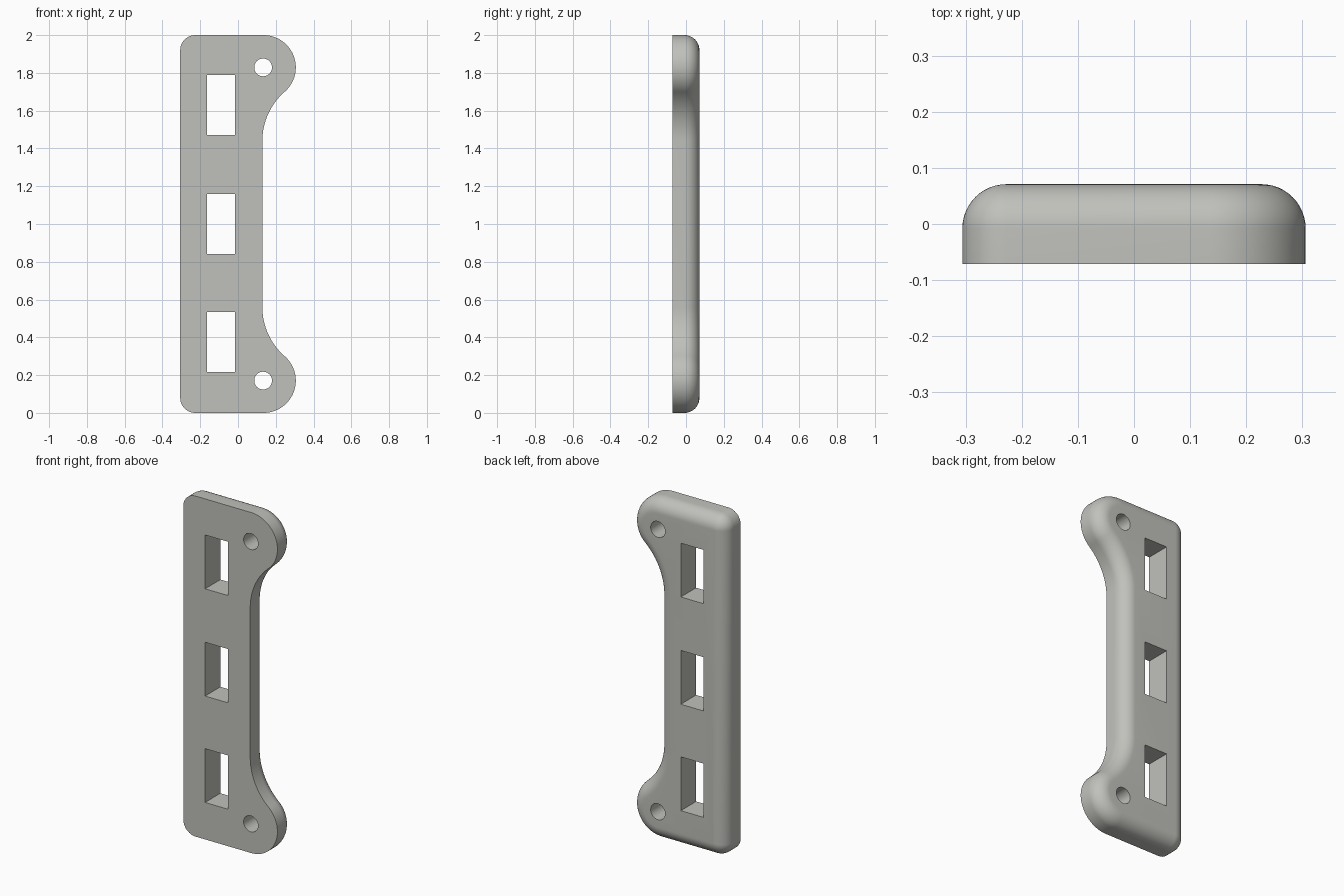
import bpy, bmesh, math
from mathutils import Vector

if "Cube" in bpy.data.objects:
    bpy.data.objects.remove(bpy.data.objects["Cube"])

FRONT, BACK = -0.071, 0.071    # plate thickness along y
FILLET = 0.079                 # rounding of the back rim
LEFT, NECK = -0.306, 0.129     # straight left and right edges
LOBE_X, LOBE_R = 0.135, 0.171  # screw lobes
LOBE_Z = 1 - LOBE_R            # lobe height above the middle
CORNER = 0.08
COVE_Z = 0.44                  # height where the cove meets the neck

# Cove radius that is tangent to both neck and lobe
a, dz = NECK - LOBE_X, LOBE_Z - COVE_Z
COVE_R = (a * a + dz * dz - LOBE_R ** 2) / (2 * (LOBE_R - a))
COVE_X = NECK + COVE_R
tangent = math.atan2(dz, LOBE_X - COVE_X)


def arc(cx, cz, r, a0, a1, n, sign=1):
    """Points (x, z) with outward normals; sign -1 makes a concave arc."""
    out = []
    for i in range(n + 1):
        t = a0 + (a1 - a0) * i / n
        d = Vector((math.cos(t), math.sin(t)))
        out.append((Vector((cx, cz)) + d * r, d * sign))
    return out


# Upper half of the outline, then its mirror image
half = arc(COVE_X, COVE_Z, COVE_R, math.pi, tangent, 16, -1)
half += arc(LOBE_X, LOBE_Z, LOBE_R, tangent - math.pi, math.pi / 2, 32)[1:]
half += arc(LEFT + CORNER, 1 - CORNER, CORNER, math.pi / 2, math.pi, 12)
flip = Vector((1, -1))
outline = half + [(p * flip, n * flip) for p, n in reversed(half)]

# Plate: stacked rings, drawn inward over the rounded back rim
rings = [(FRONT, 0.0)]
for i in range(13):
    t = math.pi / 2 * i / 12
    rings.append((BACK - FILLET + FILLET * math.sin(t), FILLET * (1 - math.cos(t))))
bm = bmesh.new()
loops = []
for y, inset in rings:
    loops.append([bm.verts.new((q.x, y, q.y + 1)) for q in (p - n * inset for p, n in outline)])
count = len(outline)
for lo, hi in zip(loops, loops[1:]):
    for i in range(count):
        j = (i + 1) % count
        bm.faces.new((lo[i], lo[j], hi[j], hi[i]))
bm.faces.new(loops[0])
bm.faces.new(loops[-1])
bmesh.ops.recalc_face_normals(bm, faces=bm.faces)
mesh = bpy.data.meshes.new("handle_plate")
bm.to_mesh(mesh)
bm.free()
plate = bpy.data.objects.new("handle_plate", mesh)
bpy.context.collection.objects.link(plate)

grey = bpy.data.materials.new("warm_grey")
grey.diffuse_color = (0.53, 0.53, 0.50, 1)
grey.use_nodes = True
grey.node_tree.nodes["Principled BSDF"].inputs["Base Color"].default_value = grey.diffuse_color
mesh.materials.append(grey)

# Cutters: three rectangular windows and two screw holes
cutters = []
for z in (0.375, 1.0, 1.63):
    bpy.ops.mesh.primitive_cube_add(size=1, location=(-0.09, 0, z))
    bpy.context.object.scale = (0.148, 0.6, 0.316)
    cutters.append(bpy.context.object)
for side in (-1, 1):
    bpy.ops.mesh.primitive_cylinder_add(vertices=40, radius=0.047, depth=0.6,
                                        location=(0.133, 0, 1 + side * LOBE_Z),
                                        rotation=(math.pi / 2, 0, 0))
    cutters.append(bpy.context.object)

bpy.ops.object.select_all(action='DESELECT')
plate.select_set(True)
bpy.context.view_layer.objects.active = plate
for i, cutter in enumerate(cutters):
    cutter.name = f"hole_cutter_{i + 1}"
    cutter.data.materials.append(grey)
    cutter.hide_render = True
    mod = plate.modifiers.new("hole", 'BOOLEAN')
    mod.operation = 'DIFFERENCE'
    mod.solver = 'EXACT'
    mod.object = cutter
    bpy.ops.object.modifier_apply(modifier=mod.name)
for cutter in cutters:
    bpy.data.objects.remove(cutter)

bpy.ops.object.shade_smooth_by_angle(angle=math.radians(30))
